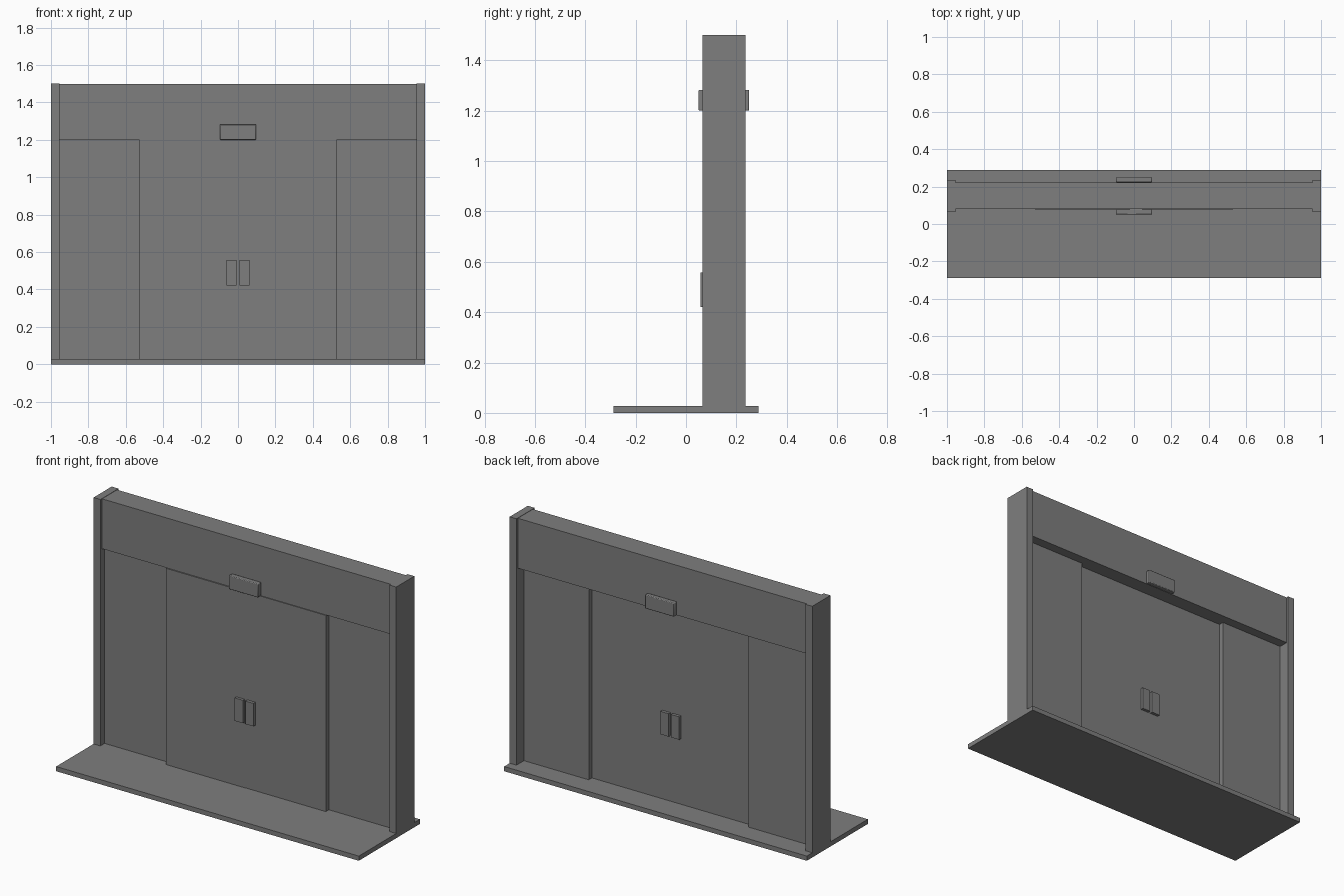
import bpy
import math

cube = bpy.data.objects.get("Cube")
if cube:
    bpy.data.objects.remove(cube, do_unlink=True)

grey = bpy.data.materials.new("mid_grey")
grey.use_nodes = True
colour = (0.21, 0.21, 0.21, 1)
grey.diffuse_color = colour
grey.node_tree.nodes["Principled BSDF"].inputs["Base Color"].default_value = colour


def box(name, x, y, z):
    """Add a box spanning the given (low, high) ranges."""
    spans = (x, y, z)
    bpy.ops.mesh.primitive_cube_add(size=1, location=[(a + b) / 2 for a, b in spans])
    obj = bpy.context.object
    obj.name = name
    obj.scale = [abs(b - a) for a, b in spans]
    bpy.ops.object.transform_apply(location=False, rotation=False, scale=True)
    obj.data.materials.append(grey)
    return obj


FLOOR, LINTEL, TOP = 0.028, 1.2, 1.5
POST, DOOR = 0.955, 0.527

# Floor slab and overhead beam
box("floor_slab", (-1, 1), (-0.288, 0.288), (0, FLOOR))
box("header", (-POST, POST), (0.081, 0.223), (LINTEL, TOP - 0.002))

# Mirrored posts, fixed panels, sliding doors and handles
for side, s in (("left", 1), ("right", -1)):
    box(side + "_post", (s * POST, s), (0.065, 0.236), (FLOOR, TOP))
    box(side + "_fixed_panel", (s * DOOR, s * POST), (0.105, 0.165), (FLOOR, LINTEL))
    front = 0.076 if s > 0 else 0.074
    box(side + "_sliding_door", (0, s * DOOR), (front, 0.135), (FLOOR, LINTEL))
    for place, y in (("front", (0.057, front)), ("back", (0.135, 0.153))):
        box(f"{side}_{place}_handle", (s * 0.008, s * 0.062), y, (0.42, 0.557))

# Motion sensors with softened edges, one on each face of the beam
for place, y in (("front", (0.05, 0.081)), ("back", (0.223, 0.251))):
    sensor = box(place + "_sensor", (-0.096, 0.096), y, (LINTEL, 1.282))
    bevel = sensor.modifiers.new("soft_edges", "BEVEL")
    bevel.width = 0.004
    bevel.segments = 2
    bpy.ops.object.shade_smooth_by_angle(angle=math.radians(40))
